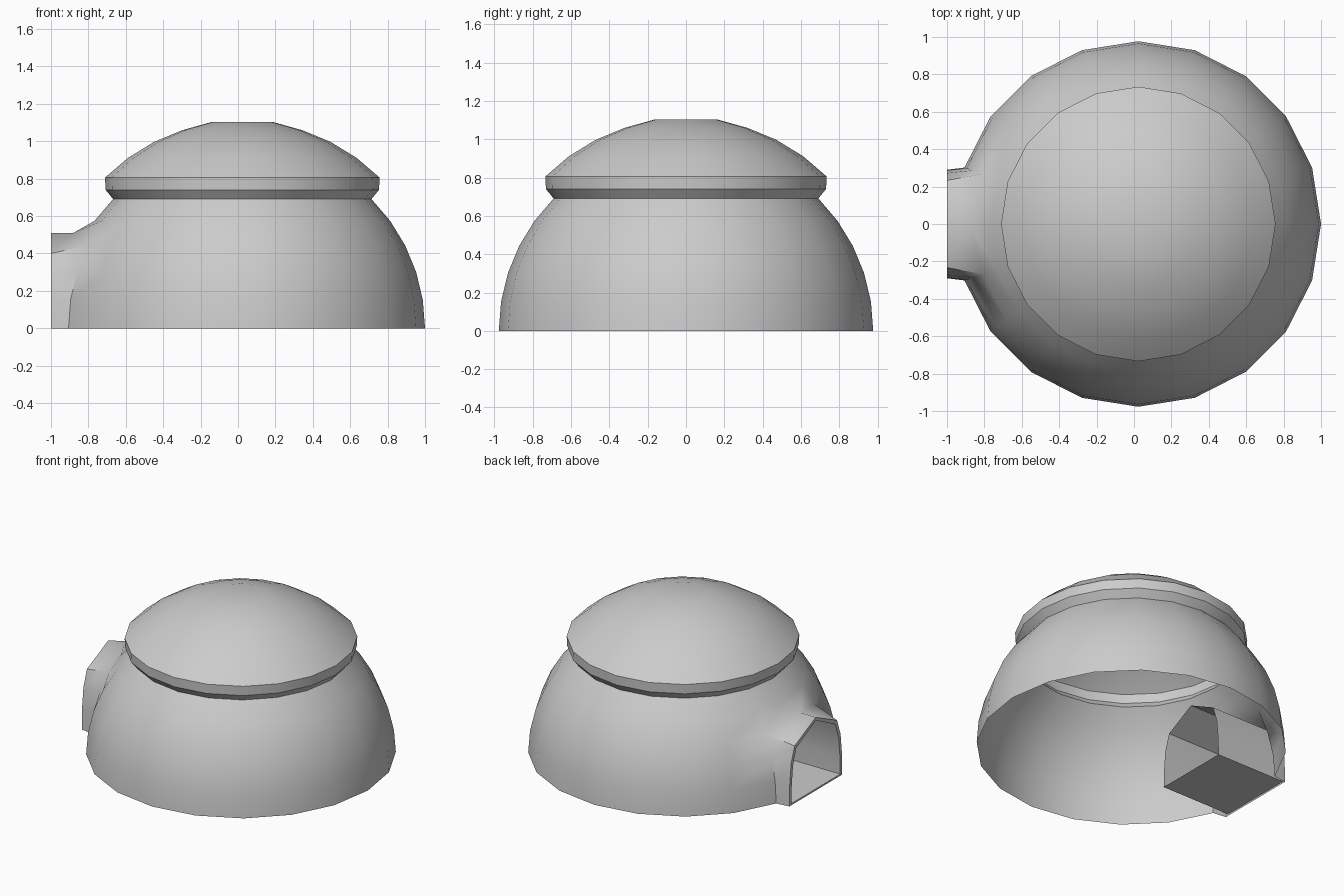
import bpy, bmesh, math

if "Cube" in bpy.data.objects:
    bpy.data.objects.remove(bpy.data.objects["Cube"])

CX, N = 0.023, 20          # dome axis and number of sides
R_BODY, R_LID = 0.977, 1.038
STEP = math.radians(9)


def ring(bm, r, z):
    return [bm.verts.new((CX + r * math.cos(2 * math.pi * i / N),
                          r * math.sin(2 * math.pi * i / N), z)) for i in range(N)]


def bridge(bm, a, b, closed=True, skip=()):
    n = len(a)
    for i in range(n if closed else n - 1):
        if i not in skip:
            j = (i + 1) % n
            bm.faces.new((a[i], a[j], b[j], b[i]))


def finish(bm, name, angle):
    loose = [v for v in bm.verts if not v.link_faces]
    bmesh.ops.delete(bm, geom=loose, context='VERTS')
    me = bpy.data.meshes.new(name)
    bm.to_mesh(me)
    bm.free()
    ob = bpy.data.objects.new(name, me)
    bpy.context.collection.objects.link(ob)
    bpy.ops.object.select_all(action='DESELECT')
    ob.select_set(True)
    bpy.context.view_layer.objects.active = ob
    bpy.ops.object.shade_smooth_by_angle(angle=math.radians(angle))
    return ob


# Dome wall: hollow spherical band with a gap for the entrance at -x
bm = bmesh.new()
rings = [ring(bm, R_BODY * math.cos(k * STEP), R_BODY * math.sin(k * STEP)) for k in range(6)]
for k in range(5):
    bridge(bm, rings[k], rings[k + 1], skip=(9, 10) if k < 3 else ())
crown = rings[3][10]
crown.co = (-0.88, 0, 0.51)

# Porch: the gap's edge drawn out to the entrance plane
gap = [rings[k][9] for k in range(4)] + [crown] + [rings[k][11] for k in (3, 2, 1, 0)]
side = [(0.29, 0), (0.287, 0.15), (0.272, 0.29), (0.233, 0.40)]
arch = side + [(0, 0.51)] + [(-y, z) for y, z in reversed(side)]
mouth = [bm.verts.new((-1, y, z)) for y, z in arch]
bridge(bm, gap, mouth, closed=False)
bmesh.ops.recalc_face_normals(bm, faces=bm.faces[:])
finish(bm, "dome_wall", 50)

# Entrance frame and the inner passage running into the dome
bm = bmesh.new()
inset = [(y * 0.925, max(0.012, z - 0.022)) for y, z in arch]
outer = [bm.verts.new((-1, y, z)) for y, z in arch]
inner = [bm.verts.new((-1, y, z)) for y, z in inset]
bridge(bm, outer, inner)
back = [bm.verts.new((-0.47, y, z)) for y, z in inset]
bridge(bm, inner, back)
finish(bm, "entrance_passage", 20)

# Lid: flared neck, upright rim, shallow spherical cap with a flat crown
bm = bmesh.new()
zc = 1.11 - R_LID
profile = [(R_BODY * math.cos(5 * STEP), R_BODY * math.sin(5 * STEP)), (0.731, 0.74)]
profile += [(R_LID * math.sin(k * STEP), zc + R_LID * math.cos(k * STEP)) for k in (5, 4, 3, 2)]
profile.append((0.163, 1.103))
rings = [ring(bm, r, z) for r, z in profile]
for a, b in zip(rings, rings[1:]):
    bridge(bm, a, b)
bm.faces.new(rings[-1])
finish(bm, "lid", 30)
